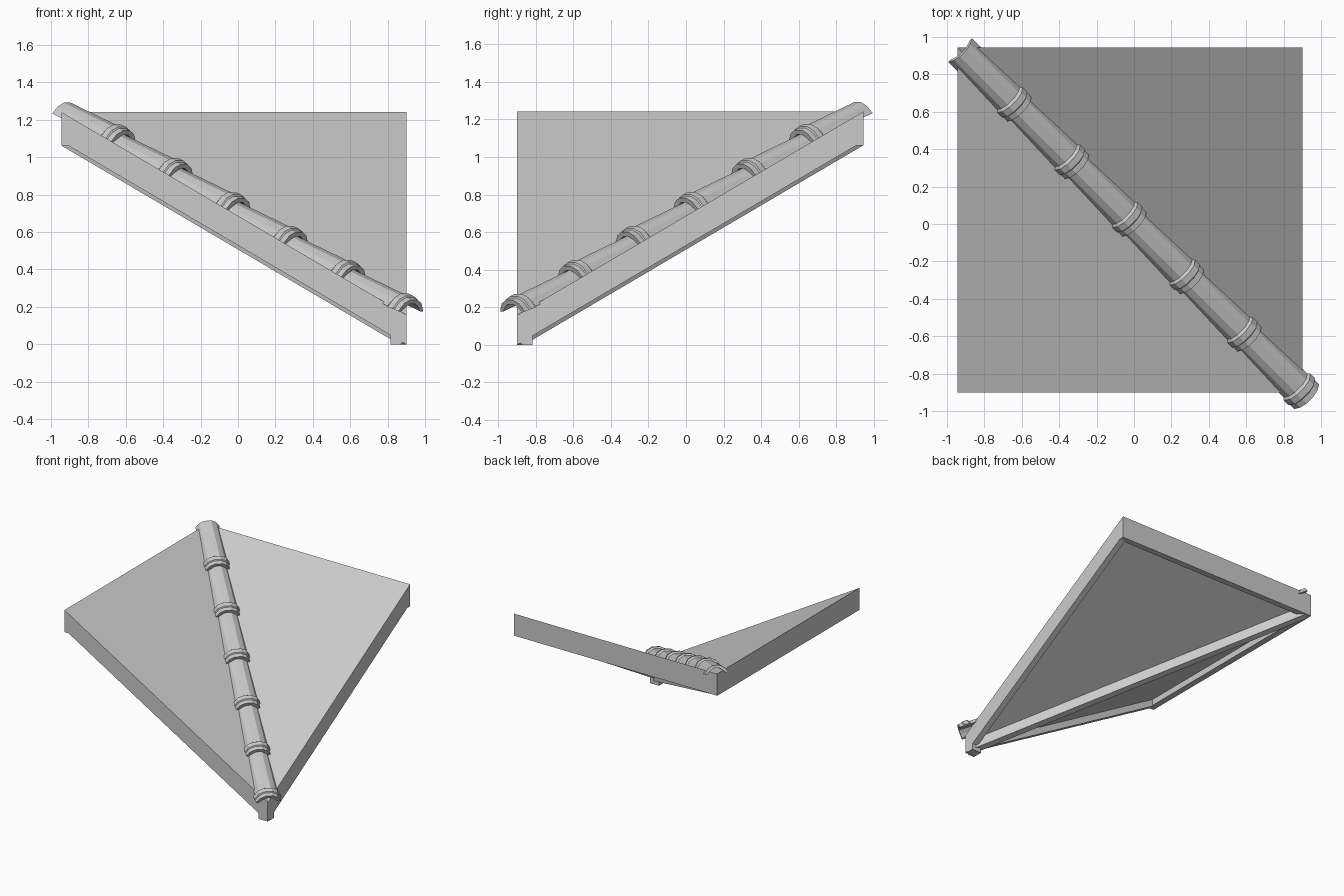
import bpy
import bmesh
from mathutils import Vector

if "Cube" in bpy.data.objects:
    bpy.data.objects.remove(bpy.data.objects["Cube"])

LO, HI = -0.945, 0.9          # plan extent across the slope
SLOPE, TOP = 0.588, 1.242     # fall of the roof and its upper height
PANEL, BOARD, RIM = 0.1, 0.158, 0.05

grey = bpy.data.materials.new("roof_grey")
grey.use_nodes = True
grey.diffuse_color = (0.6, 0.6, 0.6, 1)
grey.node_tree.nodes["Principled BSDF"].inputs["Base Color"].default_value = grey.diffuse_color


def roof_z(x):
    return TOP - SLOPE * (x - LO)


def make(name, rings, closed=True):
    """Loft equal rings of points into a capped solid."""
    bm = bmesh.new()
    loops = [[bm.verts.new(p) for p in ring] for ring in rings]
    n = len(loops[0])
    for a, b in zip(loops, loops[1:]):
        for i in range(n):
            j = (i + 1) % n
            bm.faces.new((a[i], a[j], b[j], b[i]))
    bm.faces.new(loops[0])
    bm.faces.new(loops[-1])
    bmesh.ops.recalc_face_normals(bm, faces=bm.faces)
    mesh = bpy.data.meshes.new(name)
    bm.to_mesh(mesh)
    bm.free()
    mesh.materials.append(grey)
    obj = bpy.data.objects.new(name, mesh)
    bpy.context.collection.objects.link(obj)
    return obj


def slab(name, plan, top, bottom):
    """Solid over a plan outline with heights given as functions of x."""
    return [name, [[Vector((x, y, f(x))) for x, y in plan] for f in (top, bottom)]]


# Parts of one slope: panel, upper edge board, sloping side board
inner = LO + RIM
parts = [
    slab("slope_panel", [(LO, -LO), (LO, -HI), (HI, -HI)],
         roof_z, lambda x: roof_z(x) - PANEL),
    slab("upper_board", [(LO, -LO), (LO, -HI), (inner, -HI), (inner, -inner)],
         lambda x: roof_z(x) - 0.002, lambda x: TOP - 0.18),
    slab("side_board", [(LO + 0.01, -HI), (HI, -HI), (HI - RIM, RIM - HI), (LO + 0.01, RIM - HI)],
         lambda x: roof_z(x) - 0.002, lambda x: roof_z(x) - BOARD),
]

# Both slopes, reflected across the valley line
for name, rings in parts:
    make("left_" + name, [[Vector((-p.y, -p.x, p.z)) for p in r] for r in rings])
    make("right_" + name, rings)

# Directions along, across and out of the valley
along = Vector((1, -1, -SLOPE)).normalized()
across = Vector((1, 1, 0)).normalized()
out = across.cross(along).normalized()
if out.z < 0:
    out = -out

# Valley beam under the joint
rings = []
for x in (LO + 0.03, HI - 0.05):
    z = roof_z(x)
    rings.append([Vector((x, -x, z - d)) + across * w
                  for w, d in ((-0.035, 0.06), (0.035, 0.06), (0.035, 0.165), (-0.035, 0.165))])
make("valley_beam", rings)

# Corner foot with its outer tip clipped
c, f = HI - 0.084, HI - 0.03
plan = [(c, -c), (c, -HI), (f, -HI), (HI, -f), (HI, -c)]
full = [(c, -c), (c, -HI), (HI, -HI), (HI, -HI), (HI, -c)]
make("corner_foot", [[Vector((x, y, z)) for x, y in p]
                     for p, z in ((plan, 0), (full, 0.03), (full, roof_z(HI)))])

# Arched cap tiles with a raised collar at the lower end
half = [(0.09, 0.0), (0.062, 0.042), (0.026, 0.063)]
arch = half + [(-w, h) for w, h in reversed(half)]
THICK, TILT, COLLAR = 0.02, 0.03, 0.012


def tile_ring(x, lift, grow):
    base = Vector((x, -x, roof_z(x))) + out * lift
    outer = [(w * (1 + grow / 0.09), h + (grow if h else 0)) for w, h in arch]
    under = [(w * 0.8, h - THICK if h else 0) for w, h in reversed(arch)]
    return [base + across * w + out * h for w, h in outer + under]


COUNT, START, END = 6, -0.93, 0.915
step = (END - START) / COUNT
for i in range(COUNT):
    x0 = START + i * step
    x1 = x0 + step
    head = x0 - (0.02 if i else 0)
    stations = [(head, 0), (x1 - 0.058, 0), (x1 - 0.05, COLLAR),
                (x1 - 0.026, COLLAR), (x1 - 0.022, COLLAR / 3), (x1, COLLAR / 3)]
    make(f"cap_tile_{i + 1}", [tile_ring(x, TILT * (x - x0) / step, g) for x, g in stations])
